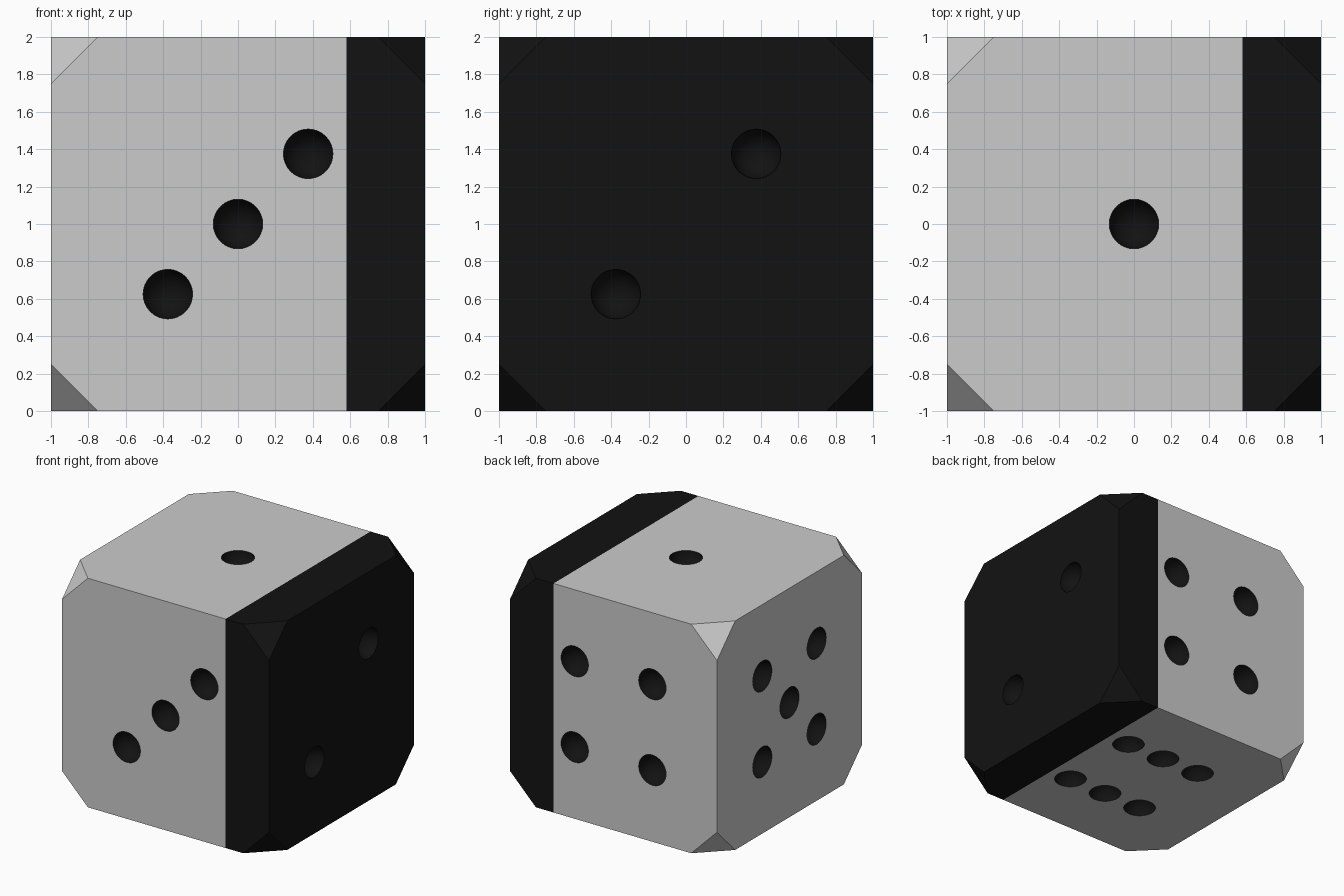
import bpy, bmesh
from itertools import product
from math import radians
from mathutils import Vector, Matrix

if "Cube" in bpy.data.objects:
    bpy.data.objects.remove(bpy.data.objects["Cube"])

CUT, PIP_R, S = 0.25, 0.133, 0.375


def material(name, v):
    m = bpy.data.materials.new(name)
    m.diffuse_color = (v, v, v, 1)
    m.use_nodes = True
    m.node_tree.nodes["Principled BSDF"].inputs["Base Color"].default_value = m.diffuse_color
    return m


grey, black = material("body_grey", 0.75), material("pip_black", 0.006)


def make_object(name, bm):
    me = bpy.data.meshes.new(name)
    bm.normal_update()
    bm.to_mesh(me)
    bm.free()
    me.materials.append(grey)
    me.materials.append(black)
    ob = bpy.data.objects.new(name, me)
    bpy.context.collection.objects.link(ob)
    return ob


# Cube with its eight corners sliced off
bm = bmesh.new()
for signs in product((-1, 1), repeat=3):
    for axis in range(3):
        p = Vector(signs)
        p[axis] *= 1 - CUT
        bm.verts.new(p + Vector((0, 0, 1)))
bmesh.ops.convex_hull(bm, input=bm.verts[:])
bmesh.ops.dissolve_limit(bm, angle_limit=radians(1), verts=bm.verts[:], edges=bm.edges[:])
# Dark band covering the right side
bmesh.ops.bisect_plane(bm, geom=bm.verts[:] + bm.edges[:] + bm.faces[:], dist=1e-5,
                       plane_co=(0.58, 0, 0), plane_no=(1, 0, 0))
for f in bm.faces:
    f.material_index = 1 if f.calc_center_median().x > 0.58 else 0
die = make_object("die_body", bm)

# Pip positions per side: (normal, first axis, second axis, spots)
diagonal = [(-S, -S), (S, S)]
four = list(product((-S, S), repeat=2))
X, Y, Z = Vector((1, 0, 0)), Vector((0, 1, 0)), Vector((0, 0, 1))
sides = [
    (Z, X, Y, [(0, 0)]),
    (X, Y, Z, diagonal),
    (-Y, X, Z, diagonal + [(0, 0)]),
    (Y, X, Z, four),
    (-X, Y, Z, four + [(0, 0)]),
    (-Z, X, Y, list(product((-S, 0, S), (-S, S)))),
]

# Spheres that scoop out the pips
bm = bmesh.new()
for n, u, v, spots in sides:
    turn = n.to_track_quat('Z', 'Y').to_matrix().to_4x4()
    for a, b in spots:
        bmesh.ops.create_uvsphere(bm, u_segments=32, v_segments=15, radius=PIP_R,
                                  matrix=Matrix.Translation(Z + n + u * a + v * b) @ turn)
for f in bm.faces:
    f.material_index = 1
    f.smooth = True
cutter = make_object("pip_cutter", bm)
cutter.hide_render = True

mod = die.modifiers.new("pips", 'BOOLEAN')
mod.operation = 'DIFFERENCE'
mod.solver = 'EXACT'
mod.object = cutter
bpy.context.view_layer.objects.active = die
die.select_set(True)
bpy.ops.object.modifier_apply(modifier=mod.name)
bpy.data.objects.remove(cutter)
bpy.ops.object.shade_smooth_by_angle(angle=radians(25))
